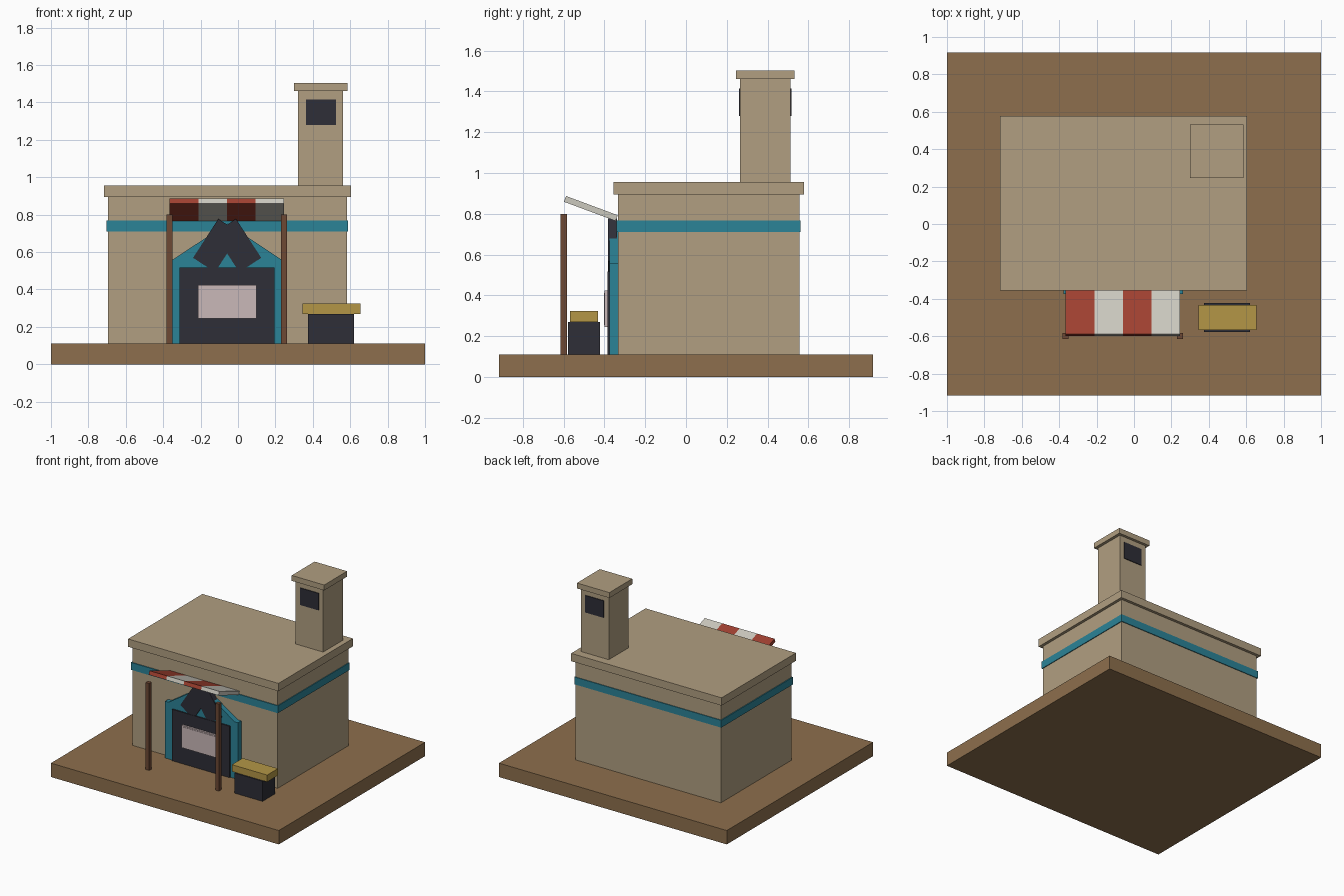
import bpy
from math import atan2, hypot, radians
from mathutils import Matrix, Vector

if "Cube" in bpy.data.objects:
    bpy.data.objects.remove(bpy.data.objects["Cube"], do_unlink=True)


def material(name, rgb):
    color = [(c / 255 / 12.92) if c < 11 else ((c / 255 + 0.055) / 1.055) ** 2.4 for c in rgb] + [1]
    mat = bpy.data.materials.new(name)
    mat.use_nodes = True
    mat.diffuse_color = color
    mat.node_tree.nodes["Principled BSDF"].inputs["Base Color"].default_value = color
    return mat


stone = material("sand stone", (177, 159, 129))
earth = material("brown earth", (141, 111, 77))
teal = material("teal paint", (43, 131, 151))
dark = material("charcoal", (46, 46, 55))
red = material("awning red", (160, 64, 48))
white = material("awning white", (203, 200, 190))
wood = material("dark wood", (109, 72, 52))
yellow = material("mustard", (179, 150, 70))
pink = material("pale pink", (202, 184, 185))


def mesh_object(name, verts, faces, mat):
    mesh = bpy.data.meshes.new(name)
    mesh.from_pydata(verts, [], faces)
    mesh.materials.append(mat)
    obj = bpy.data.objects.new(name, mesh)
    bpy.context.collection.objects.link(obj)
    return obj


def prism(name, profile, y0, y1, mat):
    """Extrude a counter-clockwise (x, z) outline from y0 (front) to y1."""
    n = len(profile)
    verts = [(x, y, z) for y in (y0, y1) for x, z in profile]
    faces = [tuple(range(n)), tuple(reversed(range(n, 2 * n)))]
    faces += [(i, i + n, (i + 1) % n + n, (i + 1) % n) for i in range(n)]
    return mesh_object(name, verts, faces, mat)


def box(name, x, y, z, mat):
    return prism(name, [(x[0], z[0]), (x[1], z[0]), (x[1], z[1]), (x[0], z[1])], y[0], y[1], mat)


def centred_box(name, size, matrix, mat):
    obj = box(name, *[(-s / 2, s / 2) for s in size], mat)
    obj.data.transform(matrix)
    return obj


# Ground and building
GROUND = 0.11
box("ground_slab", (-1, 1), (-0.917, 0.917), (0, GROUND), earth)
box("house_walls", (-0.695, 0.582), (-0.333, 0.555), (GROUND, 0.895), stone)
box("wall_band", (-0.702, 0.588), (-0.34, 0.561), (0.71, 0.768), teal)
box("roof_slab", (-0.716, 0.604), (-0.356, 0.577), (0.895, 0.957), stone)

# Chimney with a vent on its front and back
box("chimney", (0.32, 0.562), (0.265, 0.511), (0.957, 1.46), stone)
box("chimney_cap", (0.3, 0.585), (0.245, 0.532), (1.46, 1.503), stone)
for side, y in (("front", 0.259), ("back", 0.51)):
    box(f"chimney_vent_{side}", (0.364, 0.524), (y, y + 0.007), (1.28, 1.415), dark)

# Gabled doorway surround and door
MID = -0.058
half = [(0.32, GROUND), (0.32, 0.56), (0.29, 0.56)]
outline = [(MID + x, z) for x, z in half] + [(MID, 0.752)]
outline += [(MID - x, z) for x, z in reversed(half)]
prism("door_surround", outline, -0.374, -0.333, teal)
box("door_panel", (MID - 0.254, MID + 0.254), (-0.384, -0.34), (GROUND, 0.518), dark)

# Two crossed tilted panels form the pointed door top
for name, s in (("left", 1), ("right", -1)):
    tilt = Matrix.Rotation(radians(-33 * s), 4, "Y")
    centre = Matrix.Translation((MID + s * 0.056, -0.36, 0.635))
    centred_box(f"door_top_{name}", (0.14, 0.044, 0.248), centre @ tilt, dark)

# Door sign
box("door_sign", (-0.215, 0.098), (-0.399, -0.382), (0.245, 0.423), pink)
box("door_sign_face", (-0.203, 0.086), (-0.402, -0.398), (0.255, 0.413), pink)

# Striped awning sloping down to the wall
front, rear = Vector((-0.593, 0.873)), Vector((-0.34, 0.779))
run = rear - front
slope = Matrix.Rotation(atan2(run.y, run.x), 4, "X")
WIDTH = 0.153
for i in range(4):
    x = -0.365 + WIDTH * (i + 0.5)
    place = Matrix.Translation((x, (front.x + rear.x) / 2, (front.y + rear.y) / 2))
    centred_box(f"awning_stripe_{i + 1}", (WIDTH, hypot(*run), 0.03), place @ slope,
                white if i % 2 else red)

# Awning posts
for name, x in (("right", -0.365), ("left", 0.247)):
    box(f"awning_post_{name}", (x - 0.016, x + 0.016), (-0.615, -0.583), (GROUND, 0.8), wood)

# Crate with a mustard lid
box("crate", (0.375, 0.62), (-0.578, -0.422), (GROUND, 0.27), dark)
box("crate_lid", (0.344, 0.654), (-0.568, -0.432), (0.27, 0.324), yellow)
